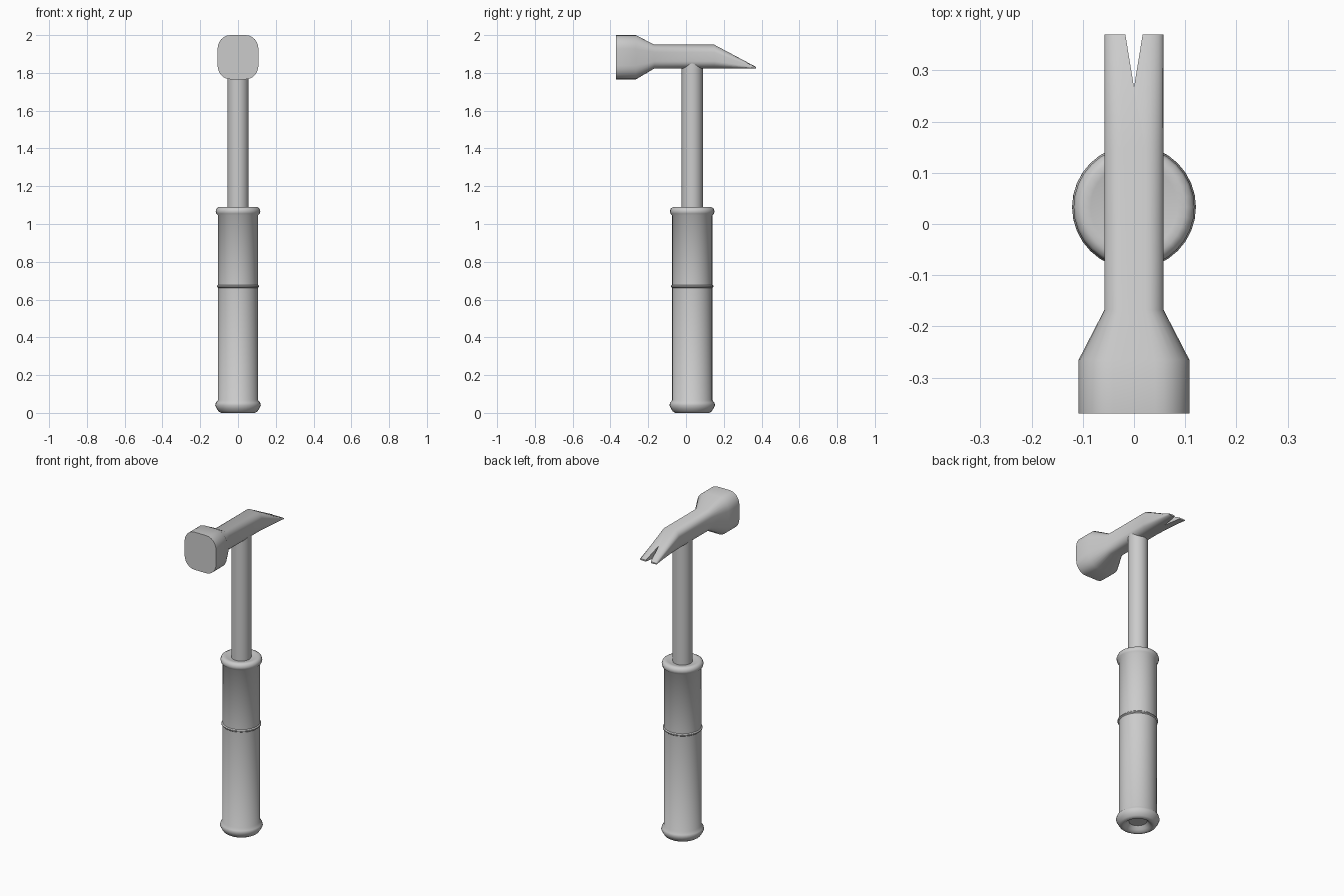
import bpy, bmesh, math

if "Cube" in bpy.data.objects:
    bpy.data.objects.remove(bpy.data.objects["Cube"])

steel = bpy.data.materials.new("plain grey")
steel.diffuse_color = (0.6, 0.6, 0.6, 1)
steel.use_nodes = True
steel.node_tree.nodes["Principled BSDF"].inputs["Base Color"].default_value = steel.diffuse_color
AXIS_Y = 0.033          # handle axis
SIDES = 32


def finish(bm, name, angle=40):
    bmesh.ops.recalc_face_normals(bm, faces=bm.faces)
    me = bpy.data.meshes.new(name)
    bm.to_mesh(me)
    bm.free()
    ob = bpy.data.objects.new(name, me)
    bpy.context.collection.objects.link(ob)
    me.materials.append(steel)
    bpy.ops.object.select_all(action='DESELECT')
    ob.select_set(True)
    bpy.context.view_layer.objects.active = ob
    bpy.ops.object.shade_smooth_by_angle(angle=math.radians(angle))
    return ob


def loft(rings, name, angle=40):
    """Skin a list of equal-length point rings and cap both ends."""
    bm = bmesh.new()
    vs = [[bm.verts.new(p) for p in ring] for ring in rings]
    n = len(vs[0])
    for a, b in zip(vs, vs[1:]):
        for i in range(n):
            j = (i + 1) % n
            bm.faces.new((a[i], a[j], b[j], b[i]))
    bm.faces.new(vs[0])
    bm.faces.new(vs[-1])
    return finish(bm, name, angle)


def lathe(profile, name, angle=40):
    """Turn (radius, z) points around the handle axis."""
    turn = [2 * math.pi * i / SIDES for i in range(SIDES)]
    return loft([[(r * math.cos(t), AXIS_Y + r * math.sin(t), z) for t in turn]
                 for r, z in profile], name, angle)


def rounded_section(y, hw, z0, z1, r):
    """Rounded rectangle across the head; r is the corner share of the half size."""
    hz, zc = (z1 - z0) / 2, (z0 + z1) / 2
    ring = []
    for q, (sx, sz) in enumerate([(1, 1), (-1, 1), (-1, -1), (1, -1)]):
        for k in range(7):
            t = math.pi / 2 * (q + k / 6)
            ring.append((hw * (sx * (1 - r) + r * math.cos(t)), y,
                         zc + hz * (sz * (1 - r) + r * math.sin(t))))
    return ring


# Grip with hollow butt, bottom flange, thin middle ring and top flange
lathe([(0.05, 0.03), (0.065, 0.012), (0.078, 0.002), (0.09, 0.0), (0.103, 0.008),
       (0.112, 0.022), (0.121, 0.04), (0.117, 0.054), (0.106, 0.068),
       (0.106, 0.662), (0.112, 0.667), (0.112, 0.673), (0.106, 0.678),
       (0.106, 1.045), (0.115, 1.055), (0.118, 1.068), (0.113, 1.083),
       (0.1, 1.09), (0.085, 1.088), (0.05, 1.08)], "grip", 50)

# Shaft running into the head
lathe([(0.056, 1.07), (0.056, 1.86)], "shaft")

# Head: striking face, flared neck, body, sloping claw
head = loft([rounded_section(*s) for s in [
    (-0.37, 0.108, 1.766, 2.0, 0.62),
    (-0.265, 0.108, 1.766, 2.0, 0.62),
    (-0.168, 0.058, 1.823, 1.949, 0.62),
    (0.15, 0.058, 1.823, 1.949, 0.62),
    (0.37, 0.058, 1.823, 1.832, 0.62)]], "head", 35)

# V notch in the claw
notch = loft([[(0, 0.267, z), (0.0197, 0.387, z), (-0.0197, 0.387, z)]
              for z in (1.7, 2.1)], "claw_notch_cutter")
notch.hide_render = True
cut = head.modifiers.new("claw notch", 'BOOLEAN')
cut.operation = 'DIFFERENCE'
cut.solver = 'EXACT'
cut.object = notch
bpy.context.view_layer.objects.active = head
bpy.ops.object.modifier_apply(modifier=cut.name)
bpy.data.objects.remove(notch)
